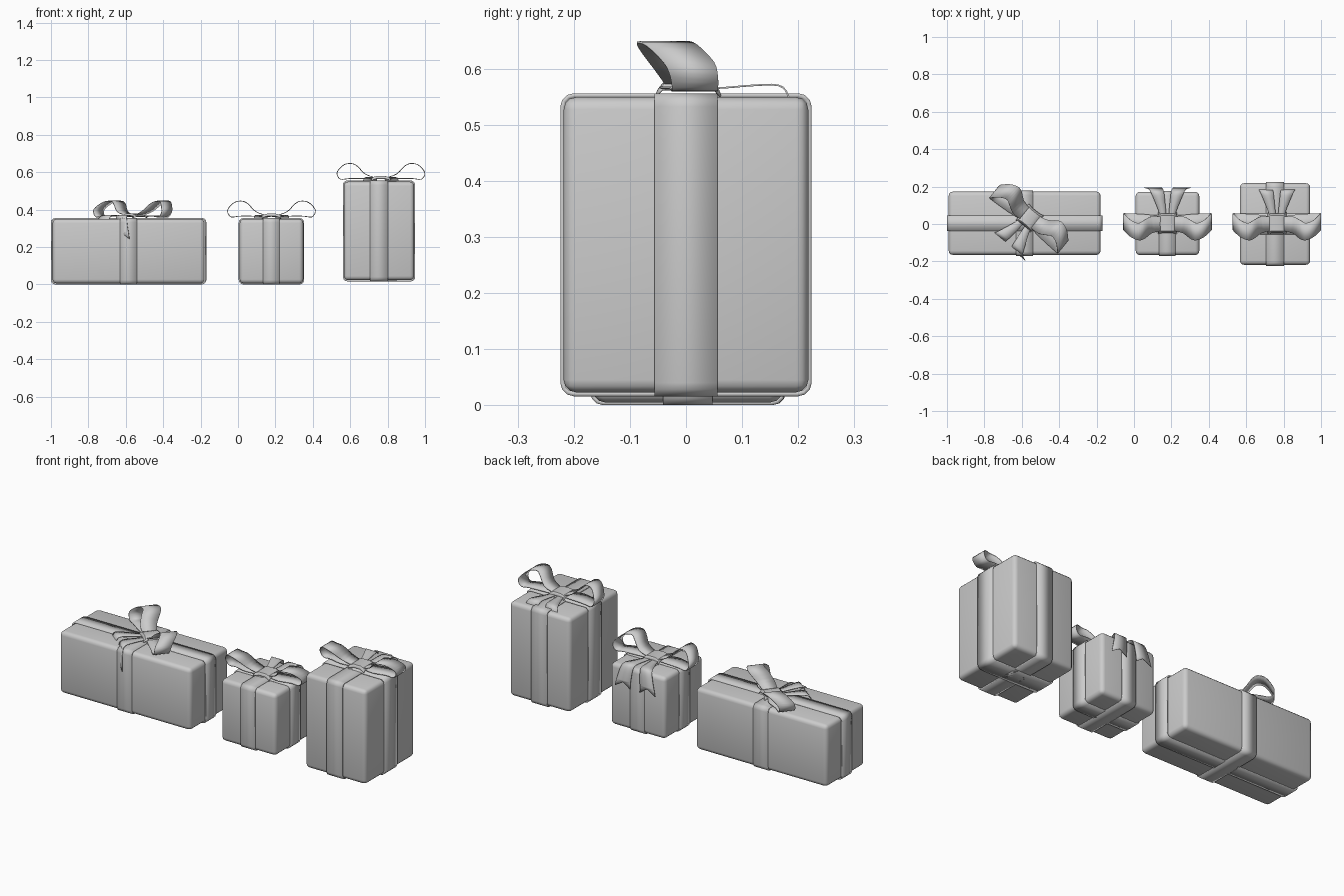
import bpy, bmesh, math
from mathutils import Vector, Matrix

if "Cube" in bpy.data.objects:
    bpy.data.objects.remove(bpy.data.objects["Cube"])


def finish(name, bm, angle=40, thickness=0, offset=0):
    bmesh.ops.recalc_face_normals(bm, faces=bm.faces)
    me = bpy.data.meshes.new(name)
    bm.to_mesh(me)
    bm.free()
    ob = bpy.data.objects.new(name, me)
    bpy.context.collection.objects.link(ob)
    if thickness:
        m = ob.modifiers.new("thickness", 'SOLIDIFY')
        m.thickness, m.offset = thickness, offset
    bpy.ops.object.select_all(action='DESELECT')
    ob.select_set(True)
    bpy.context.view_layer.objects.active = ob
    bpy.ops.object.shade_smooth_by_angle(angle=math.radians(angle))
    return ob


def strip(bm, left, right, closed=False):
    a = [bm.verts.new(p) for p in left]
    b = [bm.verts.new(p) for p in right]
    n = len(a)
    for i in range(n if closed else n - 1):
        j = (i + 1) % n
        bm.faces.new((a[i], a[j], b[j], b[i]))


def smooth_path(rows, steps=3):
    # Catmull-Rom subdivision of a list of tuples
    pts = [Vector(r) for r in rows]
    out = []
    for i in range(len(pts) - 1):
        p0, p1 = pts[max(i - 1, 0)], pts[i]
        p2, p3 = pts[i + 1], pts[min(i + 2, len(pts) - 1)]
        for k in range(steps):
            t = k / steps
            out.append(0.5 * (2 * p1 + (p2 - p0) * t + (2 * p0 - 5 * p1 + 4 * p2 - p3) * t * t
                              + (3 * p1 - p0 - 3 * p2 + p3) * t ** 3))
    return out + [pts[-1]]


def box_body(name, lo, hi, r=0.022):
    bm = bmesh.new()
    bmesh.ops.create_cube(bm, size=1)
    for v in bm.verts:
        v.co = [lo[i] + (hi[i] - lo[i]) * (v.co[i] + 0.5) for i in range(3)]
    bmesh.ops.bevel(bm, geom=bm.edges[:], offset=r, segments=3, profile=0.5, affect='EDGES')
    finish(name, bm)


def band(name, axis, centre, half, width, r=0.024):
    # Rounded rectangular ribbon loop running along the given axis and z
    h, v = half[axis], half[2]
    loop = []
    for q, (sx, sz) in enumerate(((1, 1), (-1, 1), (-1, -1), (1, -1))):
        for k in range(4):
            a = math.radians(90 * q + 30 * k)
            loop.append((sx * (h - r) + r * math.cos(a), sz * (v - r) + r * math.sin(a)))
    sides = []
    for s in (-width / 2, width / 2):
        sides.append([Vector(centre) + Vector((p, s, z) if axis == 0 else (s, p, z)) for p, z in loop])
    bm = bmesh.new()
    strip(bm, *sides, closed=True)
    finish(name, bm, thickness=0.008, offset=-1)


# Bow loop stations: x, z, front y, back y
LOOP = [(.03, .014, -.035, .04), (.085, .035, -.05, .04), (.125, .075, -.08, .02),
        (.155, .09, -.087, .005), (.195, .085, -.07, .02), (.228, .055, -.04, .05),
        (.234, .03, -.028, .057), (.215, .006, -.025, .057), (.17, .01, -.03, .055),
        (.1, .01, -.045, .05), (.03, .007, -.03, .04)]
# Tail stations: y, z, inner x, outer x
TAIL = [(.02, .008, .004, .035), (.07, .01, .008, .048), (.12, .014, .013, .068),
        (.165, .014, .018, .087), (.182, -.004, .022, .096), (.19, -.045, .026, .108),
        (.193, -.082, .03, .118)]
# Knot stations: x, z, half width in y
KNOT = [(-.05, .006, .058), (-.042, .016, .054), (-.02, .022, .05),
        (.02, .022, .05), (.042, .016, .054), (.05, .006, .058)]


def bow(prefix, loc, turn=0):
    place = Matrix.Translation(loc) @ Matrix.Rotation(math.radians(turn), 4, 'Z')
    for s, side in ((-1, "left"), (1, "right")):
        bm = bmesh.new()
        p = smooth_path(LOOP)
        strip(bm, [(s * x, a, z) for x, z, a, b in p], [(s * x, b, z) for x, z, a, b in p])
        finish(f"{prefix}_bow_loop_{side}", bm, thickness=0.004).matrix_world = place

        # Tail with a V-notched end
        bm = bmesh.new()
        p = smooth_path(TAIL)
        mid = [(s * (a + b) / 2, y, z) for y, z, a, b in p]
        for edge, x_end in ((2, .03), (3, .125)):
            outer = [(s * r[edge], r[0], r[1]) for r in p]
            strip(bm, outer + [(s * x_end, .195, -.112)], mid + [mid[-1]])
        bmesh.ops.remove_doubles(bm, verts=bm.verts[:], dist=1e-5)
        bmesh.ops.dissolve_degenerate(bm, edges=bm.edges[:], dist=1e-6)
        finish(f"{prefix}_bow_tail_{side}", bm, thickness=0.003).matrix_world = place

    # Knot wrap pinched in the middle
    bm = bmesh.new()
    ys = [-1, -.8, 0, .8, 1]
    rows = [[bm.verts.new((x, w * t + .004, z - (.012 if abs(t) == 1 else 0))) for t in ys]
            for x, z, w in KNOT]
    for a, b in zip(rows, rows[1:]):
        for i in range(len(ys) - 1):
            bm.faces.new((a[i], b[i], b[i + 1], a[i + 1]))
    finish(f"{prefix}_bow_knot", bm, thickness=0.004).matrix_world = place


# name, centre x, centre y, bottom z, outer half sizes, band gap (x, y, z), band widths (along x, along y), bow x, y, turn
GIFTS = [
    ("long_box", -.585, .004, 0, (.416, .174, .1775), (.010, .005, .005), (.085, .09), -.555, .035, 141),
    ("small_box", .179, .003, 0, (.175, .174, .1775), (.005, .005, .005), (.088, .088), .179, 0, 0),
    ("tall_box", .754, 0, .016, (.193, .224, .27), (.005, .006, .007), (.112, .097), .764, 0, 0),
]
for name, cx, cy, z0, half, gap, wid, bx, by, turn in GIFTS:
    c = (cx, cy, z0 + half[2])
    lo = [c[i] - half[i] + gap[i] for i in range(3)]
    hi = [c[i] + half[i] - gap[i] for i in range(3)]
    box_body(name, lo, hi)
    band(name + "_ribbon_lengthwise", 0, c, half, wid[0])
    band(name + "_ribbon_crosswise", 1, c, half, wid[1])
    bow(name, (bx, by, z0 + 2 * half[2]), turn)
